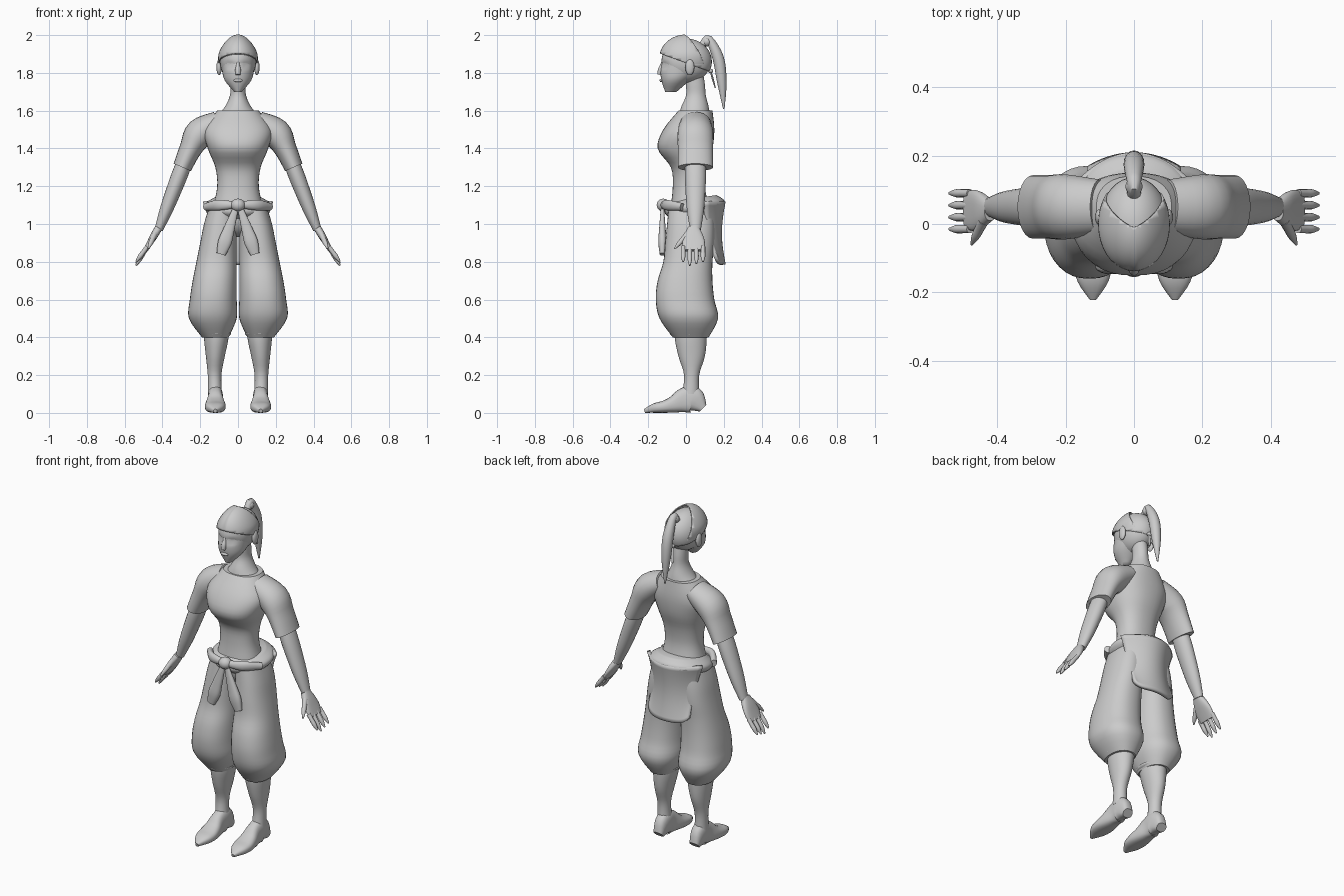
import bpy
import bmesh
import math
from mathutils import Vector, Matrix

old_cube = bpy.data.objects.get("Cube")
if old_cube:
    bpy.data.objects.remove(old_cube, do_unlink=True)

clay = bpy.data.materials.new("plain grey")
clay.use_nodes = True
clay.diffuse_color = (.6, .6, .6, 1)
clay.node_tree.nodes["Principled BSDF"].inputs["Base Color"].default_value = clay.diffuse_color
parts = []


def finish(name, bm, mirror=False, thickness=0):
    """Turn a bmesh into a named object, optionally mirrored or thickened."""
    bmesh.ops.recalc_face_normals(bm, faces=bm.faces[:])
    mesh = bpy.data.meshes.new(name)
    bm.to_mesh(mesh)
    bm.free()
    mesh.materials.append(clay)
    obj = bpy.data.objects.new(name, mesh)
    bpy.context.collection.objects.link(obj)
    if thickness:
        solid = obj.modifiers.new("thickness", 'SOLIDIFY')
        solid.thickness = thickness
        solid.offset = 0
    if mirror:
        obj.modifiers.new("mirror", 'MIRROR')
    parts.append(obj)


def smooth_path(sections, steps=4):
    """Catmull-Rom interpolation of whole section tuples."""
    result = []
    last = len(sections) - 1
    for i in range(last):
        before, start, end, after = (sections[min(max(k, 0), last)] for k in range(i - 1, i + 3))
        for step in range(steps):
            t = step / steps
            result.append([b + t / 2 * (c - a + t * (2 * a - 5 * b + 4 * c - d
                           + t * (3 * (b - c) + d - a)))
                           for a, b, c, d in zip(before, start, end, after)])
    return result + [sections[last]]


def sweep(points, across, along, side=(0, 1, 0), level=False, power=2, sides=24):
    """Skin superellipse rings over a path; 'along' radii follow the side direction."""
    bm = bmesh.new()
    sections = smooth_path([(*p, a, b) for p, a, b in zip(points, across, along)])
    middles = [Vector(section[:3]) for section in sections]
    rings = []
    for i, (*_, wide, deep) in enumerate(sections):
        tangent = middles[min(i + 1, len(middles) - 1)] - middles[max(i - 1, 0)]
        if level:
            tangent = Vector((0, 0, 1))
        tangent.normalize()
        second = Vector(side)
        second = (second - tangent * second.dot(tangent)).normalized()
        first = second.cross(tangent)
        ring = []
        for k in range(sides):
            u, v = (math.copysign(abs(f) ** (2 / power), f)
                    for f in (math.cos(math.tau * k / sides), math.sin(math.tau * k / sides)))
            ring.append(bm.verts.new(middles[i] + first * u * wide + second * v * deep))
        rings.append(ring)
    for lower, upper in zip(rings, rings[1:]):
        for k in range(sides):
            bm.faces.new((lower[k - 1], lower[k], upper[k], upper[k - 1]))
    bm.faces.new(rings[0])
    bm.faces.new(rings[-1])
    return bm


def even(start, end, count):
    """Evenly spaced points on a straight line."""
    return [Vector(start).lerp(Vector(end), i / (count - 1)) for i in range(count)]


def limb(start, end, across, squash=1, **options):
    return sweep(even(start, end, len(across)), across, [r * squash for r in across], **options)


def stack(bottom, top, outer, front, back, inner=None, **options):
    """Evenly spaced level rings given by their extents."""
    inner = inner or [-x for x in outer]
    heights = even((0, 0, bottom), (0, 0, top), len(outer))
    points = [((i + o) / 2, (f + b) / 2, h.z)
              for i, o, f, b, h in zip(inner, outer, front, back, heights)]
    return sweep(points, [(o - i) / 2 for i, o in zip(inner, outer)],
                 [(b - f) / 2 for f, b in zip(front, back)], level=True, sides=36, **options)


def add_ball(bm, centre, size):
    bmesh.ops.create_uvsphere(bm, u_segments=36, v_segments=24, radius=1,
                              matrix=Matrix.Translation(centre) @ Matrix.Diagonal((*size, 1)))
    return bm


def ball(name, centre, size, mirror=False):
    finish(name, add_ball(bmesh.new(), centre, size), mirror)


def trim(bm, point, normal):
    """Remove everything on the side the normal points to."""
    geometry = bm.verts[:] + bm.edges[:] + bm.faces[:]
    bmesh.ops.bisect_plane(bm, geom=geometry, plane_co=point, plane_no=normal, clear_outer=True)


# Head: jaw and skull with hollowed eye sockets
bm = stack(1.7, 1.88, (.02, .07, .085, .09), (-.11, -.13, -.135, -.12), (-.05, .02, .09, .1))
add_ball(bm, (0, 0, 1.86), (.095, .13, .115))
for v in bm.verts:
    if v.co.y < -.05:
        distance = Vector((abs(v.co.x) - .04, (v.co.z - 1.84) * 1.4)).length
        v.co.y += .013 * math.exp(-(distance / .02) ** 2)
finish("head", bm)
finish("nose", limb((0, -.12, 1.87), (0, -.14, 1.79), (.006, .009, .015, .012), sides=12))
ball("lips", (0, -.13, 1.76), (.024, .01, .009))
ball("ear", (.1, .02, 1.83), (.014, .024, .042), mirror=True)

# Hair and forehead cap share the slanting headband line
band_point, band_normal = (0, -.13, 1.9), (0, -.36, -1)
bm = add_ball(bmesh.new(), (0, 0, 1.86), (.1, .135, .12))
trim(bm, band_point, band_normal)
finish("hair", bm, thickness=.004)
bm = add_ball(bmesh.new(), (0, 0, 1.88), (.102, .138, .12))
for v in bm.verts:
    v.co.x *= 1 - 2 * max(0, v.co.z - 1.9)
trim(bm, band_point, band_normal)
trim(bm, (0, 0, 0), (-1, 0, 0))
trim(bm, (0, -.01, 2), (-.4, 1, .5))
finish("cap", bm, mirror=True, thickness=.006)

# Ponytail and headband knot
ball("hair_tie", (0, .11, 1.965), (.025, .025, .025))
tail = [(0, y, z) for y, z in ((.09, 1.95), (.12, 1.98), (.17, 1.88), (.19, 1.75), (.2, 1.61))]
radii = (.02, .02, .03, .025, .004)
finish("ponytail", sweep(tail, radii, radii, side=(1, 0, 0)))
ball("headband_knot", (0, .13, 1.81), (.014, .014, .012))
finish("headband_tail", limb((0, .13, 1.81), (.02, .155, 1.72), (.004, .005, .003), 2,
                             side=(1, 0, 0), sides=12), mirror=True)

# Neck and shirt
finish("neck", stack(1.56, 1.8, (.12, .07, .043, .04, .04), (-.04, -.025, 0, 0, 0),
                     (.13, .12, .105, .1, .09)))
finish("shirt_body", stack(1.1, 1.6, (.13, .11, .12, .16, .18, .11),
                           (-.08, -.07, -.08, -.15, -.12, -.04),
                           (.12, .1, .11, .14, .15, .14), power=2.3))
sleeve = [(x, .05, z) for x, z in ((.1, 1.54), (.2, 1.48), (.25, 1.4), (.295, 1.3))]
finish("sleeve", sweep(sleeve, (.06, .08, .06, .05), (.08, .095, .093, .093)), mirror=True)

# Arms and hands
finish("arm", limb((.27, .05, 1.36), (.42, .05, .97), (.04, .043, .04, .034, .022), 1.3), mirror=True)
finish("palm", sweep(even((.42, .04, .98), (.49, .04, .86), 4), (.02, .02, .016, .012),
                     (.03, .05, .06, .055), power=2.5), mirror=True)
for i, label in enumerate(("little", "ring", "middle", "index")):
    y = .09 - .035 * i
    tip = .8 - .01 * (i % 3)
    finish(label + "_finger", limb((.48, y, .88), (.54, y, tip), (.012, .012, .012, .004),
                                   sides=12), mirror=True)
finish("thumb", limb((.44, .01, .95), (.475, -.06, .87), (.016, .014, .012, .004), sides=12), mirror=True)

# Baggy trousers, lower legs and shoes
ball("trouser_hips", (0, .03, 1.05), (.15, .11, .12))
finish("trouser_leg", stack(.4, 1.1, (.19, .26, .255, .24, .22, .2, .18, .15),
                            (-.07, -.14, -.16, -.15, -.12, -.11, -.1, -.09),
                            (.12, .17, .15, .14, .14, .15, .15, .14),
                            [.05] + [.007] * 7, power=2.3), mirror=True)
ball("trouser_cuff", (.12, .02, .42), (.084, .105, .025), mirror=True)
finish("lower_leg", stack(.1, .5, (.16, .16, .17, .18, .18), (-.02, -.01, -.04, -.06, -.06),
                          (.07, .07, .1, .11, .11), (.085, .088, .07, .05, .05)), mirror=True)
tops = (.05, .14, .13, .09, .065, .05, .02)
soles = even((.12, .09, 0), (.12, -.22, 0), len(tops))
finish("shoe", sweep([(p.x, p.y, top / 2) for p, top in zip(soles, tops)], [top / 2 for top in tops],
                     (.03, .04, .04, .05, .055, .045, .01), side=(1, 0, 0), power=2.6), mirror=True)

# Sash rising toward the back, with knot, folds and hanging ends
bm = stack(1.04, 1.13, (.14, .175, .175, .13), (-.08, -.11, -.11, -.08), (.15, .2, .2, .16))
for v in bm.verts:
    v.co.z += v.co.y / 7
finish("sash", bm)
ball("sash_knot", (0, -.12, 1.1), (.038, .035, .034))
finish("sash_fold", sweep([(0, -.12, 1.1), (.1, -.1, 1.1), (.17, -.02, 1.09)], (.015, .028, .02),
                          (.018, .018, .018)), mirror=True)
finish("sash_tail", limb((.01, -.125, 1.09), (.09, -.125, .84), (.014, .022, .03, .036, .024), .6,
                         power=2.4), mirror=True)

# Cloth panel hanging from the back of the sash
bm = bmesh.new()
bmesh.ops.create_grid(bm, x_segments=20, y_segments=16, size=1)
for v in bm.verts:
    u, drop = v.co.x, (1 - v.co.y) / 2
    width = .135 + .045 * (1 - drop) ** 3
    depth = .2 - u * u * (.1 - .06 * drop) - .02 * math.sin(math.pi * drop)
    v.co = (u * width, depth, 1.12 - drop * (.335 - .035 * u ** 6))
finish("back_panel", bm, thickness=.02)

# Smooth shading with sharp creases kept
bpy.ops.object.select_all(action='DESELECT')
for obj in parts:
    obj.select_set(True)
bpy.context.view_layer.objects.active = parts[0]
bpy.ops.object.shade_smooth_by_angle(angle=math.radians(45))
